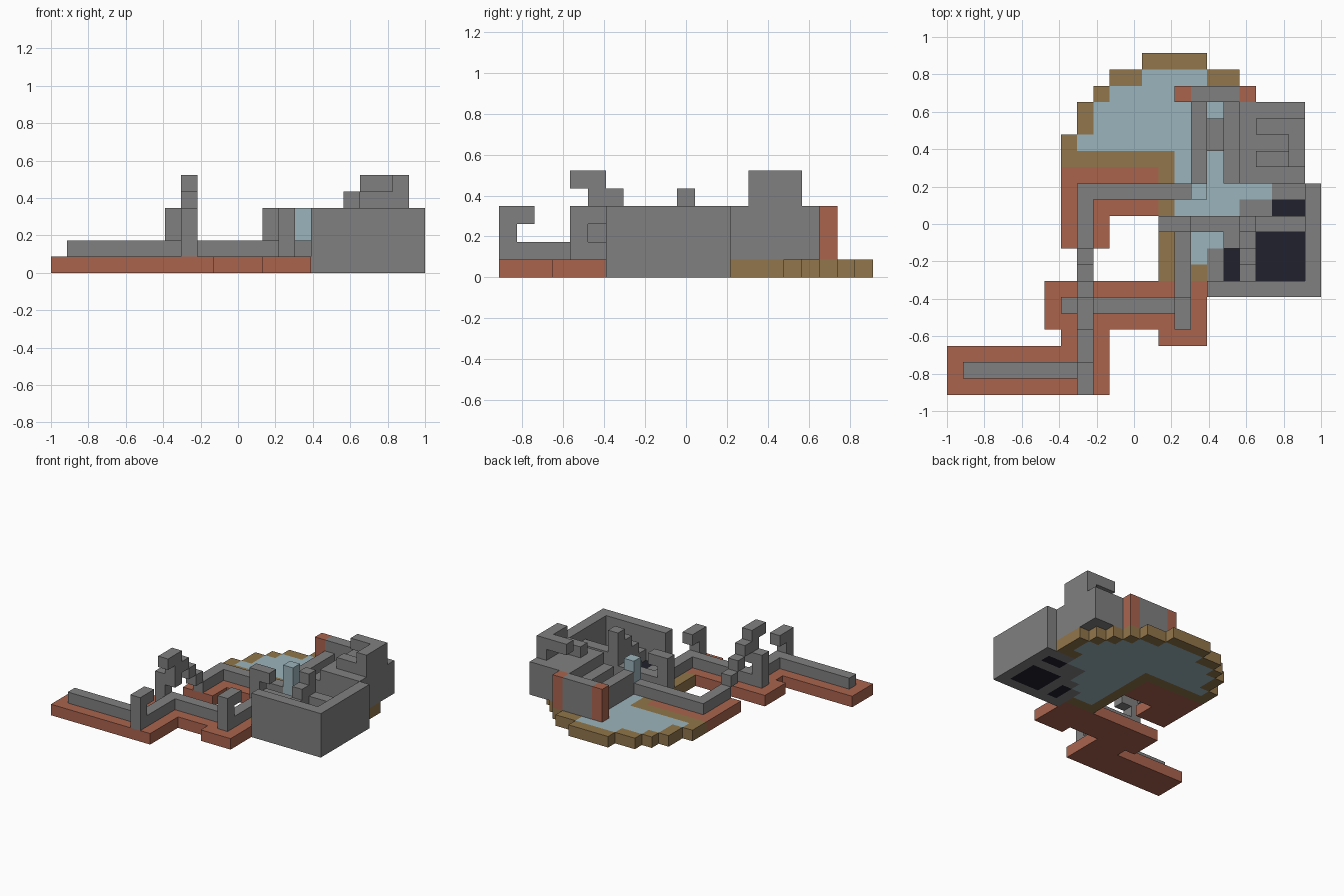
import bpy
import bmesh
from mathutils import Vector

UNIT = 2 / 23
ORIGIN = Vector((-1, -21 * UNIT / 2, 0))

default_cube = bpy.data.objects.get("Cube")
if default_cube:
    bpy.data.objects.remove(default_cube, do_unlink=True)


def make_material(name, red, green, blue):
    material = bpy.data.materials.new(name)
    material.use_nodes = True
    colour = (red, green, blue, 1)
    material.diffuse_color = colour
    material.node_tree.nodes["Principled BSDF"].inputs["Base Color"].default_value = colour
    return material


stone = make_material("stone grey", .216, .216, .216)
brick = make_material("brick red", .40, .127, .076)
earth = make_material("earth brown", .283, .181, .07)
water = make_material("pale water", .328, .456, .503)
shadow = make_material("near black", .015, .015, .026)


def block(x, y, z=0, width=1, depth=1, height=1):
    """Set of grid cells filling a box from its low corner."""
    return {(i, j, k)
            for i in range(x, x + width)
            for j in range(y, y + depth)
            for k in range(z, z + height)}


def hook(x, y, dx, dy):
    """Post of three cells with a one-cell arm at its top."""
    return block(x, y, z=1, height=3) | block(x + dx, y + dy, z=3)


def build(name, cells, material):
    """Turn grid cells into a mesh of their exposed, merged faces."""
    bm = bmesh.new()
    corners = {}

    def corner(point):
        key = tuple(point)
        if key not in corners:
            corners[key] = bm.verts.new(ORIGIN + Vector(key) * UNIT)
        return corners[key]

    for cell in sorted(cells):
        for axis in range(3):
            for side in (0, 1):
                neighbour = list(cell)
                neighbour[axis] += 2 * side - 1
                if tuple(neighbour) in cells:
                    continue
                u, v = (axis + 1) % 3, (axis + 2) % 3
                ring = []
                for du, dv in ((0, 0), (1, 0), (1, 1), (0, 1)):
                    point = list(cell)
                    point[axis] += side
                    point[u] += du
                    point[v] += dv
                    ring.append(corner(point))
                bm.faces.new(ring if side else ring[::-1])
    bmesh.ops.dissolve_limit(bm, angle_limit=.01, verts=bm.verts[:], edges=bm.edges[:])
    mesh = bpy.data.meshes.new(name)
    bm.to_mesh(mesh)
    bm.free()
    mesh.materials.append(material)
    part = bpy.data.objects.new(name, mesh)
    bpy.context.collection.objects.link(part)


# Brick paths
build("outer_path", block(0, 0, width=10, depth=3) | block(7, 3, width=3), brick)
build("middle_path", block(6, 4, width=10, depth=3) | block(13, 3, width=3), brick)
build("inner_path", block(7, 9, width=3, depth=5) | block(10, 11, width=3, depth=3), brick)

# Round pond: first and last column of each row, from the front to the back
pond = set()
spans = ((13, 15), (13, 15), (13, 16), (13, 17), (13, 17), (13, 19), (13, 21),
         (7, 21), (7, 21), (8, 20), (8, 19), (9, 18), (10, 17), (12, 15))
for row, (first, last) in enumerate(spans, start=7):
    pond |= block(first, row, width=last - first + 1)
front_edge = block(13, 7, width=3) | block(7, 14, width=7)
castle_side = block(14, 8, width=6, depth=5)
rim = {(x, y, z) for x, y, z in pond
       if any((x + dx, y + dy, z) not in pond
              for dx, dy in ((1, 0), (-1, 0), (0, 1), (0, -1)))}
rim = (rim - castle_side) | front_edge
build("pond_rim", rim, earth)
build("pond_water", pond - rim, water)

# Fountain column
build("fountain", block(15, 12, z=1, height=3), water)

# Low walls that follow the paths
build("outer_wall", block(1, 1, z=1, width=8) | block(8, 0, z=1, depth=6)
      | hook(8, 0, 0, 1), stone)
build("middle_wall", block(7, 5, z=1, width=8) | block(14, 4, z=1, depth=7)
      | hook(14, 4, 0, 1) | hook(7, 5, 1, 0), stone)
build("inner_wall", block(8, 9, z=1, depth=4) | block(8, 12, z=1, width=7), stone)
build("cross_wall", block(13, 10, z=1, width=9) | hook(13, 10, 1, 0), stone)

# Rising steps over the gap, ending in a tall hook
stair = block(8, 5, z=3, height=3) | block(8, 4, z=5)
for step in range(3):
    stair |= block(8, 8 - step, z=2 + step)
build("stair_bridge", stair, stone)

# Castle shell
build("castle_wall", block(16, 6, width=7, height=4)
      | block(22, 6, depth=7, height=4), stone)

# Castle floor with dark pits
pits = (block(19, 7, width=3, depth=3) | block(17, 7, depth=2)
        | block(20, 11, width=2))
floor = block(16, 7, width=6, depth=6) - pits - pond
build("castle_floor", floor, stone)
build("dark_pits", pits, shadow)

# Steps and lookout inside the castle
inside = block(17, 9, z=1) | block(18, 10, z=1, height=4)
inside |= block(19, 10, z=1, width=3, height=2)
for step in range(3):
    inside |= block(18, 7 + step, z=1, height=1 + step)
build("castle_steps", inside, stone)

# Keep behind the castle, stepping up to its outer side
keep = block(19, 13, z=1, width=3, depth=5, height=3)
keep |= block(16, 15, z=1, depth=2)
keep |= block(17, 13, z=1, depth=5, height=2)
keep |= block(18, 13, z=1, depth=5, height=3)
build("keep", keep, stone)
build("keep_side_wall", block(15, 13, z=1, depth=5, height=2), stone)
build("keep_tower", block(21, 14, z=4, depth=3, height=2)
      | block(19, 14, z=4, width=2) | block(19, 16, z=5, width=2), stone)

# Back gate: stone panel between brick pillars
build("gate_panel", block(15, 18, z=1, width=3, height=3), stone)
for side, x in (("right", 14), ("left", 18)):
    build("gate_pillar_" + side, block(x, 18, z=1, height=3), brick)
